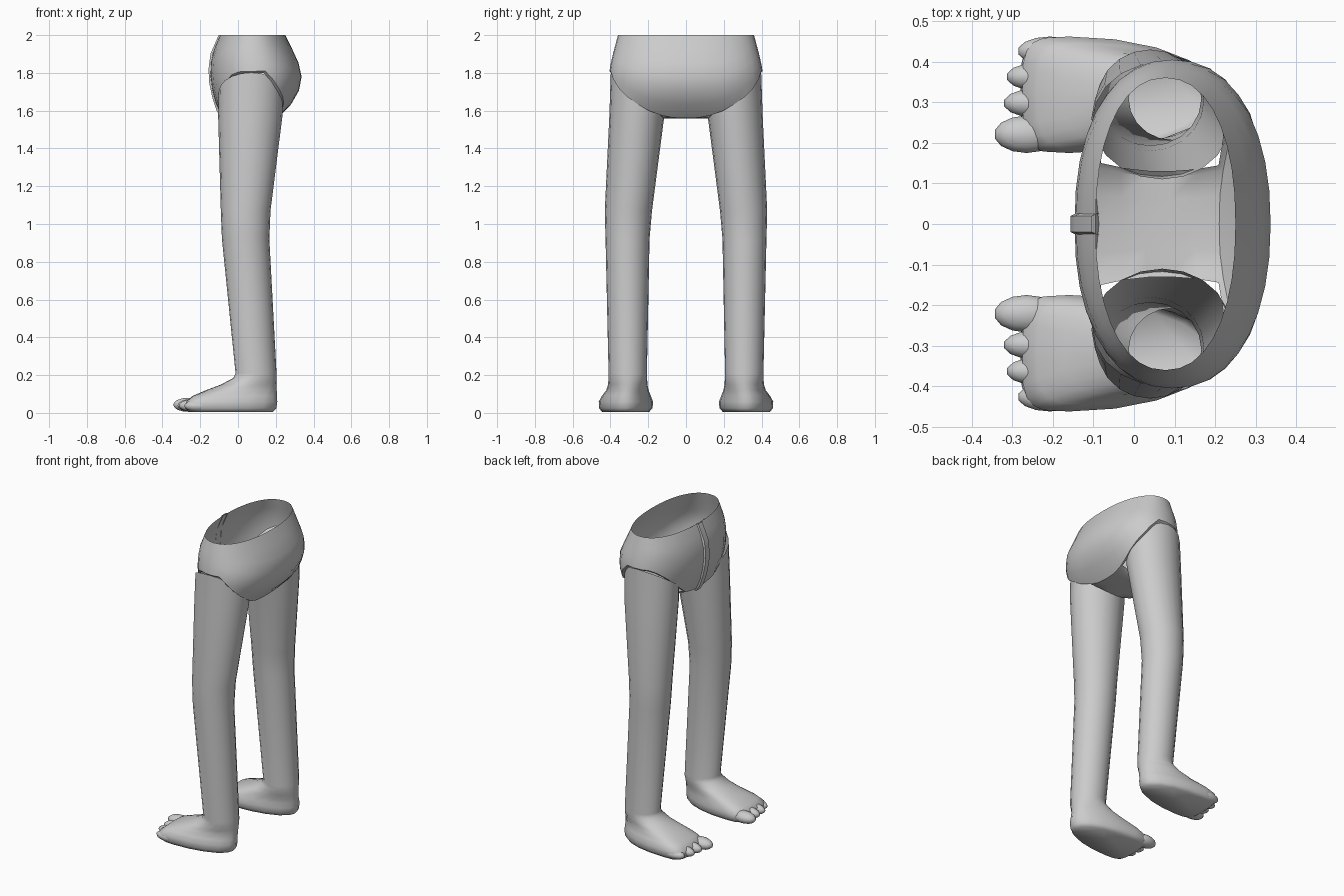
import bpy, bmesh
from math import sin, cos, pi, radians
from mathutils import Vector, Matrix

if "Cube" in bpy.data.objects:
    bpy.data.objects.remove(bpy.data.objects["Cube"])


def interp(table, t):
    """Piecewise-linear lookup; rows are (key, value, ...), keys ascending."""
    t = min(max(t, table[0][0]), table[-1][0])
    for a, b in zip(table, table[1:]):
        if t <= b[0]:
            f = (t - a[0]) / (b[0] - a[0])
            return [p + (q - p) * f for p, q in zip(a[1:], b[1:])]


def finish(name, bm, angle=45, mirror=False):
    bmesh.ops.recalc_face_normals(bm, faces=bm.faces)
    me = bpy.data.meshes.new(name)
    bm.to_mesh(me)
    bm.free()
    ob = bpy.data.objects.new(name, me)
    bpy.context.collection.objects.link(ob)
    bpy.ops.object.select_all(action='DESELECT')
    ob.select_set(True)
    bpy.context.view_layer.objects.active = ob
    bpy.ops.object.shade_smooth_by_angle(angle=radians(angle))
    if mirror:
        m = ob.modifiers.new("Mirror", 'MIRROR')
        m.use_axis = (False, True, False)
    return ob


def skin(bm, a, b, closed=True):
    n = len(a)
    for i in range(n if closed else n - 1):
        j = (i + 1) % n
        bm.faces.new((a[i], a[j], b[j], b[i]))


# Legs with feet: rings of (z, front x, back x, inner y, outer y, widest x, front squareness)
LEG = [
    (0.005, -0.265, 0.185, 0.195, 0.445, -0.15, 0.55),
    (0.025, -0.28, 0.203, 0.177, 0.460, -0.16, 0.5),
    (0.060, -0.275, 0.208, 0.175, 0.462, -0.16, 0.5),
    (0.090, -0.24, 0.206, 0.186, 0.445, -0.12, 0.6),
    (0.120, -0.17, 0.205, 0.198, 0.422, -0.04, 0.75),
    (0.150, -0.09, 0.205, 0.204, 0.413, 0.04, 0.9),
    (0.185, -0.025, 0.205, 0.206, 0.410, 0.09, 1),
    (0.210, -0.013, 0.204, 0.207, 0.410, 0.095, 1),
    (0.920, -0.085, 0.166, 0.193, 0.426, 0.04, 1),
    (1.070, -0.091, 0.172, 0.180, 0.430, 0.04, 1),
    (1.570, -0.105, 0.235, 0.115, 0.406, 0.065, 1),
    (1.600, -0.102, 0.238, 0.110, 0.398, 0.07, 1),
]
SIDES = 20
bm = bmesh.new()
rings = []
for k, (z, xf, xb, y0, y1, cx, e) in enumerate(LEG):
    ring = []
    for i in range(SIDES):
        a = 2 * pi * i / SIDES
        c, s = cos(a), sin(a)
        p = e if c > 0 else 1
        x = cx - (cx - xf) * abs(c) ** p if c > 0 else cx - (xb - cx) * c
        y = (y0 + y1) / 2 + (y1 - y0) / 2 * (1 if s > 0 else -1) * abs(s) ** p
        slope = 0.7 * (y - y0) if k == len(LEG) - 1 else 0
        ring.append(bm.verts.new((x, y, z + slope)))
    rings.append(ring)
for a, b in zip(rings, rings[1:]):
    skin(bm, a, b)
bm.faces.new(rings[0])
finish("legs", bm, 60, mirror=True)

# Toes: (y, tip x, half width, half height)
bm = bmesh.new()
for y, tip, w, h in [(0.221, -0.345, 0.046, 0.037), (0.298, -0.322, 0.036, 0.034),
                     (0.363, -0.315, 0.035, 0.033), (0.426, -0.287, 0.036, 0.031)]:
    length = 0.08
    bmesh.ops.create_uvsphere(
        bm, u_segments=14, v_segments=8, radius=1,
        matrix=Matrix.Translation((tip + length, y, h + 0.006))
        @ Matrix.Diagonal((length, w, h, 1)))
finish("toes", bm, 60, mirror=True)

# Briefs: (z, front x, back x, half width) and leg edge height by angle from the front
BODY = [(1.56, -0.08, 0.21, 0.34), (1.60, -0.105, 0.255, 0.37), (1.67, -0.128, 0.31, 0.395),
        (1.75, -0.145, 0.338, 0.405), (1.82, -0.148, 0.335, 0.405), (1.90, -0.138, 0.30, 0.387),
        (2.00, -0.095, 0.25, 0.36)]
EDGE = [(0, 1.57), (20, 1.60), (45, 1.74), (65, 1.805), (100, 1.81), (125, 1.69),
        (150, 1.60), (165, 1.565), (180, 1.56)]
N, ROWS = 36, 7


def body_point(deg, z):
    xf, xb, w = interp(BODY, z)
    a = radians(deg)
    c, s = cos(a), sin(a)
    shape = lambda v: (1 if v > 0 else -1) * abs(v) ** 0.9
    return ((xf + xb) / 2 - (xb - xf) / 2 * shape(c), w * shape(s), z)


bm = bmesh.new()
rows = [[] for _ in range(ROWS)]
for i in range(N):
    deg = 360 * i / N
    low = interp(EDGE, min(deg, 360 - deg))[0]
    for r in range(ROWS):
        rows[r].append(bm.verts.new(body_point(deg, 2 + (low - 2) * r / (ROWS - 1))))
for a, b in zip(rows, rows[1:]):
    skin(bm, a, b)

# Crotch strip joining the front and back edges
low = rows[-1]
front = [low[i % N] for i in range(-2, 3)]
back = [low[N // 2 - i] for i in range(-2, 3)]
prev, STEPS = front, 5
for k in range(1, STEPS + 1):
    t = k / STEPS
    bulge = 4 * t * (1 - t)
    cur = back
    if k < STEPS:
        cur = []
        for f, b in zip(front, back):
            p = f.co.lerp(b.co, t)
            p.y *= 1 - 0.15 * bulge
            p.z = p.z * (1 - bulge) + 1.557 * bulge
            cur.append(bm.verts.new(p))
    skin(bm, prev, cur, closed=False)
    prev = cur

# Turned-in hems around the leg openings
hem = [e for e in bm.edges if e.is_boundary and e.verts[0].co.z < 1.95]
new = bmesh.ops.extrude_edge_only(bm, edges=hem)["geom"]
for v in new:
    if isinstance(v, bmesh.types.BMVert):
        centre = Vector((0.075, 0.26 if v.co.y > 0 else -0.26, 1.69))
        v.co += (centre - v.co).normalized() * 0.018
finish("briefs", bm, 40)

# Raised centre seam on the front of the briefs
bm = bmesh.new()
prev = None
for z, xf, xb, w in BODY:
    cur = [bm.verts.new((xf + dx, y, z)) for dx, y in
           [(0.004, -0.026), (-0.008, -0.02), (-0.008, 0.02), (0.004, 0.026)]]
    if prev:
        skin(bm, prev, cur, closed=False)
    prev = cur
finish("front_seam", bm, 30)
